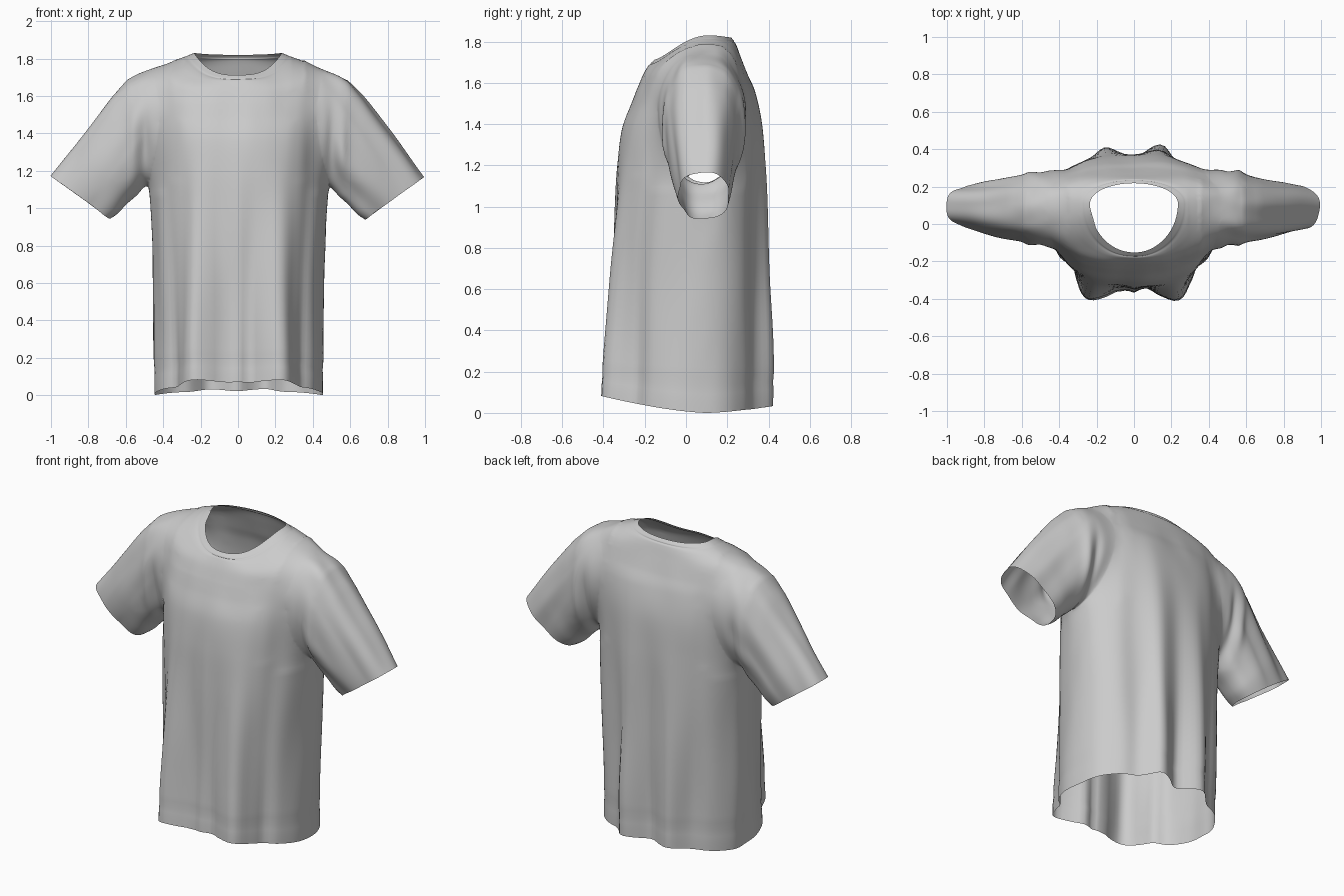
import bpy, bmesh, math
from mathutils import Vector, noise

if "Cube" in bpy.data.objects:
    bpy.data.objects.remove(bpy.data.objects["Cube"])

SEG = 120   # points around every loop


def catmull(keys, steps):
    """Smooth interpolation through rows of key numbers."""
    out = []
    n = len(keys)
    for i in range(n - 1):
        p = [keys[max(0, min(n - 1, i + k))] for k in (-1, 0, 1, 2)]
        for s in range(steps):
            t = s / steps
            out.append([0.5 * (2 * b + (c - a) * t + (2 * a - 5 * b + 4 * c - d) * t * t
                               + (3 * b - a - 3 * c + d) * t ** 3) for a, b, c, d in zip(*p)])
    out.append(list(keys[-1]))
    return out


def loft(name, rings):
    """Closed solid: quads between rings, one n-gon cap at each end."""
    bm = bmesh.new()
    loops = [[bm.verts.new(p) for p in r] for r in rings]
    for a, b in zip(loops, loops[1:]):
        for i in range(SEG):
            j = (i + 1) % SEG
            bm.faces.new((a[i], a[j], b[j], b[i]))
    bm.faces.new(loops[0])
    bm.faces.new(loops[-1])
    bmesh.ops.recalc_face_normals(bm, faces=bm.faces)
    me = bpy.data.meshes.new(name)
    bm.to_mesh(me)
    bm.free()
    ob = bpy.data.objects.new(name, me)
    bpy.context.collection.objects.link(ob)
    return ob


def bump(a, centre, width):
    d = (a - centre + 180) % 360 - 180
    return math.exp(-(d / width) ** 2)


def power(v, e):
    return math.copysign(abs(v) ** e, v)


# Drape folds: angle (deg), width, depth at the hem
FOLDS = [(-63, 9, .055), (-117, 9, .06), (-90, 14, -.065), (-90, 3.5, .025), (-80, 3, -.01),
         (-102, 3, -.01), (-140, 6, -.025), (-40, 6, -.02),
         (74, 7, .045), (107, 7, .035), (91, 7, -.045), (56, 9, -.025), (126, 8, -.02), (180, 9, -.012)]

# Body rows: side z, front z, back z, half width, front y, back y, corner power
BODY = [(0, 0, 0, .455, -.405, .39, 2.12),
        (.35, .35, .35, .457, -.39, .39, 2.12),
        (.70, .70, .70, .46, -.373, .39, 2.1),
        (1.0, 1.0, 1.0, .475, -.357, .388, 2.05),
        (1.2, 1.2, 1.2, .488, -.342, .382, 2.05),
        (1.4, 1.37, 1.4, .488, -.312, .368, 2.2),
        (1.55, 1.49, 1.55, .485, -.262, .335, 2.4),
        (1.66, 1.57, 1.64, .48, -.23, .298, 2.5),
        (1.745, 1.635, 1.72, .45, -.205, .267, 2.5),
        (1.79, 1.675, 1.775, .345, -.185, .247, 2.3),
        (1.814, 1.69, 1.80, .275, -.174, .235, 2.1),
        (1.83, 1.712, 1.82, .235, -.152, .218, 2.0)]
rings = []
for zs, zf, zb, hw, yf, yb, n in catmull(BODY, 9):
    amp = max(0, 1 - zs / 1.7)
    amp = amp * amp * (3 - 2 * amp)
    yc = .06 + .05 * min(1, zs / 1.8)
    # stitched hem band and collar rib
    groove = .005 * math.exp(-((zs - .117) / .02) ** 2) + .004 * math.exp(-((zs - 1.812) / .003) ** 2)
    ring = []
    for i in range(SEG):
        a = 2 * math.pi * i / SEG
        c, s = math.cos(a), math.sin(a)
        x = hw * power(c, 2 / n)
        y = yc + ((yb - yc) if s > 0 else (yc - yf)) * power(s, 2 / n)
        f = amp * sum(d * bump(math.degrees(a), m, w) for m, w, d in FOLDS) - groove
        w = 1 - abs(c) ** 3
        z = zs + ((zb if s > 0 else zf) - zs) * w
        ring.append((x + f * c, y + f * s, z))
    rings.append(ring)
shirt = loft("tshirt", rings)

# Sleeve rows: top x, top z, bottom x, bottom z, front y, back y
SLEEVE = [(.28, 1.72, .30, 1.34, -.09, .25),
          (.50, 1.737, .42, 1.19, -.13, .298),
          (.615, 1.667, .50, 1.11, -.11, .275),
          (.80, 1.435, .585, 1.03, -.078, .242),
          (.91, 1.29, .64, .97, -.055, .228),
          (1.0, 1.17, .68, .94, -.038, .215)]
for side, name in ((1, "right_sleeve"), (-1, "left_sleeve")):
    rings = []
    for tx, tz, bx, bz, yf, yb in catmull(SLEEVE, 9):
        ring = []
        for i in range(SEG):
            a = 2 * math.pi * i / SEG
            k = .5 + .5 * math.cos(a)
            y = (yf + yb) / 2 + (yb - yf) / 2 * power(math.sin(a), .92)
            ring.append((side * (bx + (tx - bx) * k), y, bz + (tz - bz) * k))
        rings.append(ring)
    sleeve = loft(name, rings)
    sleeve.hide_render = True
    mod = shirt.modifiers.new(name, 'BOOLEAN')
    mod.operation = 'UNION'
    mod.solver = 'EXACT'
    mod.object = sleeve

# Join body and sleeves into one garment
deps = bpy.context.evaluated_depsgraph_get()
joined = bpy.data.meshes.new_from_object(shirt.evaluated_get(deps))
shirt.modifiers.clear()
shirt.data = joined
for name in ("right_sleeve", "left_sleeve"):
    bpy.data.objects.remove(bpy.data.objects[name])

bm = bmesh.new()
bm.from_mesh(joined)
# Open the hem, neck and cuffs
caps = [f for f in bm.faces if len(f.verts) > 60]
bmesh.ops.delete(bm, geom=caps, context='FACES')
bmesh.ops.remove_doubles(bm, verts=bm.verts, dist=.0015)
bmesh.ops.triangulate(bm, faces=[f for f in bm.faces if len(f.verts) > 4])

# Soften the armhole seams, most around the seam itself
for lo, hi, bottom, count in ((.29, .66, 1.15, 20), (.36, .58, 1.08, 30)):
    seam = [v for v in bm.verts if lo < abs(v.co.x) < hi and v.co.z > bottom and not v.is_boundary]
    for _ in range(count):
        bmesh.ops.smooth_vert(bm, verts=seam, factor=.5, use_axis_x=True, use_axis_y=True, use_axis_z=True)

# Cloth wrinkles: vertical on the body, running along the sleeves
bm.normal_update()
moves = []
for v in bm.verts:
    x, y, z = v.co
    ax = abs(x)
    on_sleeve = min(1, max(0, (ax - .45) / .1))
    body = noise.noise(Vector((x * 7, y * 7, z * 1.6)))
    along = (ax * .6 - z * .8) * 2
    across = ax * .8 + z * .6
    arm = noise.noise(Vector((across * 8, y * 9, along + (3 if x > 0 else 9))))
    fade = min(1, max(0, (1.76 - z) / .2)) if ax < .35 else 1
    d = fade * (.012 * body * (1 - on_sleeve) + .02 * arm * on_sleeve)
    # creases falling from the shoulder into the armpit
    drop = math.exp(-((z - 1.33) / .17) ** 2)
    d += drop * (.012 * math.exp(-((ax - .56) / .025) ** 2) - .016 * math.exp(-((ax - .50) / .025) ** 2))
    # curved hem line: lifted at the front, a little at the back
    t = max(0, .1 - y) / .5
    b = max(0, y - .1) / .3
    lift = max(0, 1 - z / .4) * (.08 * t ** 1.5 + .03 * b ** 1.5)
    moves.append((v, v.normal * d + Vector((0, 0, lift))))
for v, d in moves:
    v.co += d
low = min(v.co.z for v in bm.verts)
for v in bm.verts:
    v.co.z -= low
for f in bm.faces:
    f.smooth = True
bm.to_mesh(joined)
bm.free()
